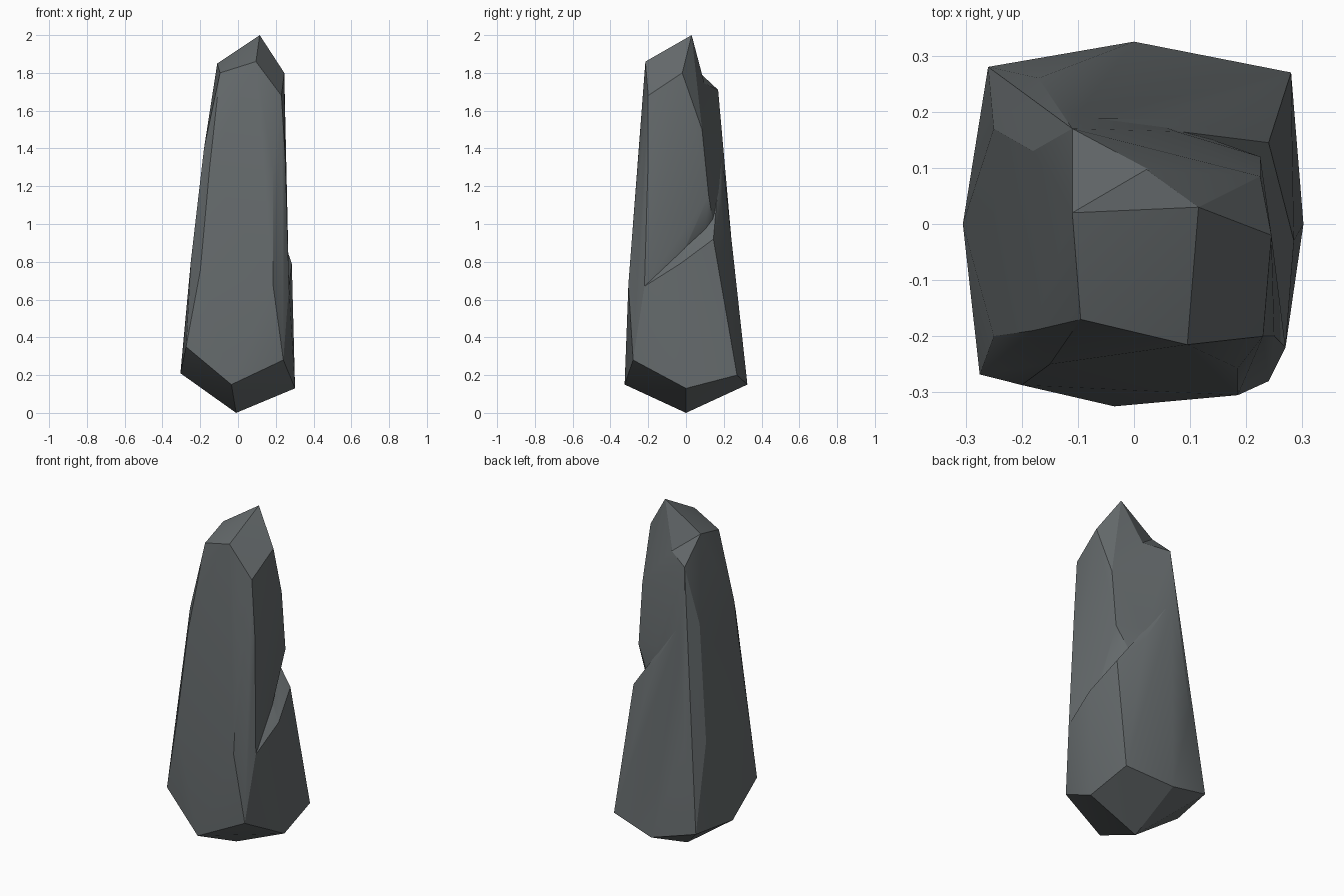
import bpy, bmesh, math

if "Cube" in bpy.data.objects:
    bpy.data.objects.remove(bpy.data.objects["Cube"])

stone = bpy.data.materials.new("dark grey stone")
stone.diffuse_color = (0.13, 0.145, 0.15, 1)
stone.use_nodes = True
stone.node_tree.nodes["Principled BSDF"].inputs["Base Color"].default_value = stone.diffuse_color


def hull(name, points):
    """Convex chunk of stone around a few corner points."""
    bm = bmesh.new()
    for p in points:
        bm.verts.new(p)
    res = bmesh.ops.convex_hull(bm, input=bm.verts[:])
    loose = [v for v in bm.verts if not v.link_faces]
    bmesh.ops.delete(bm, geom=loose, context='VERTS')
    bmesh.ops.recalc_face_normals(bm, faces=bm.faces[:])
    me = bpy.data.meshes.new(name)
    bm.to_mesh(me)
    bm.free()
    me.materials.append(stone)
    ob = bpy.data.objects.new(name, me)
    bpy.context.collection.objects.link(ob)
    return ob


# Shared corners of the pointed foot
foot = (-0.01, 0, 0)
front, back = (-0.035, -0.325, 0.15), (0, 0.325, 0.15)
left, right = (-0.305, 0, 0.21), (0.302, 0, 0.13)
front_left, front_right = (-0.275, -0.268, 0.35), (0.24, -0.28, 0.28)
back_left, back_right = (-0.26, 0.28, 0.22), (0.28, 0.27, 0.20)

# Chamfered corner strips
strip_fl = [(-0.20, -0.287, 0.75), (-0.15, -0.25, 1.3), (-0.25, -0.2, 0.8), (-0.18, -0.19, 1.4)]
strip_fr = [(0.185, -0.305, 0.68), (0.185, -0.257, 1.3), (0.27, -0.22, 0.67), (0.25, -0.2, 1.35)]
strip_bl = [(-0.25, 0.17, 0.72), (-0.18, 0.13, 1.38), (-0.17, 0.26, 0.7), (-0.105, 0.188, 1.4)]

# Crown corners
peak, notch = (0.115, 0.03, 2.0), (-0.11, 0.17, 1.71)
crown = [(0.095, -0.215, 1.86), (0.245, -0.02, 1.8), (-0.11, 0.02, 1.85),
         (-0.095, -0.17, 1.8), (0.23, -0.2, 1.68)]
upper_back = [(0.225, 0.085, 1.5), (0.225, 0.12, 1.15), (0.075, 0.165, 1.2)]

shaft = [foot, front, left, front_left, front_right, back_left] \
    + strip_fl + strip_fr + strip_bl + crown + upper_back

# Shaft in two chunks, so the back of the crown stays hollow
pillar = hull("stone_pillar", shaft + [peak])
shoulder = hull("back_shoulder", shaft + [notch])

# Lower bulge, ending in the diagonal ledge round the back right
ledge = [(0.27, -0.22, 0.67), (0.285, -0.03, 0.79), (0.24, 0.145, 0.92),
         (0.075, 0.187, 1.1), (0.237, 0.168, 0.68)]
base = hull("lower_bulge", [foot, front, left, right, back, front_right, back_left, back_right]
            + ledge + strip_bl)

# Fuse the chunks into one stone
for part in (shoulder, base):
    mod = pillar.modifiers.new("fuse", 'BOOLEAN')
    mod.operation = 'UNION'
    mod.solver = 'EXACT'
    mod.object = part
    bpy.context.view_layer.objects.active = pillar
    bpy.ops.object.modifier_apply(modifier=mod.name)
    bpy.data.objects.remove(part, do_unlink=True)

# Merge near-flat triangles and shade softly across shallow folds
bm = bmesh.new()
bm.from_mesh(pillar.data)
bmesh.ops.remove_doubles(bm, verts=bm.verts[:], dist=0.002)
bm.to_mesh(pillar.data)
bm.free()
bpy.ops.object.select_all(action='DESELECT')
pillar.select_set(True)
bpy.context.view_layer.objects.active = pillar
bpy.ops.object.shade_smooth_by_angle(angle=math.radians(18))
